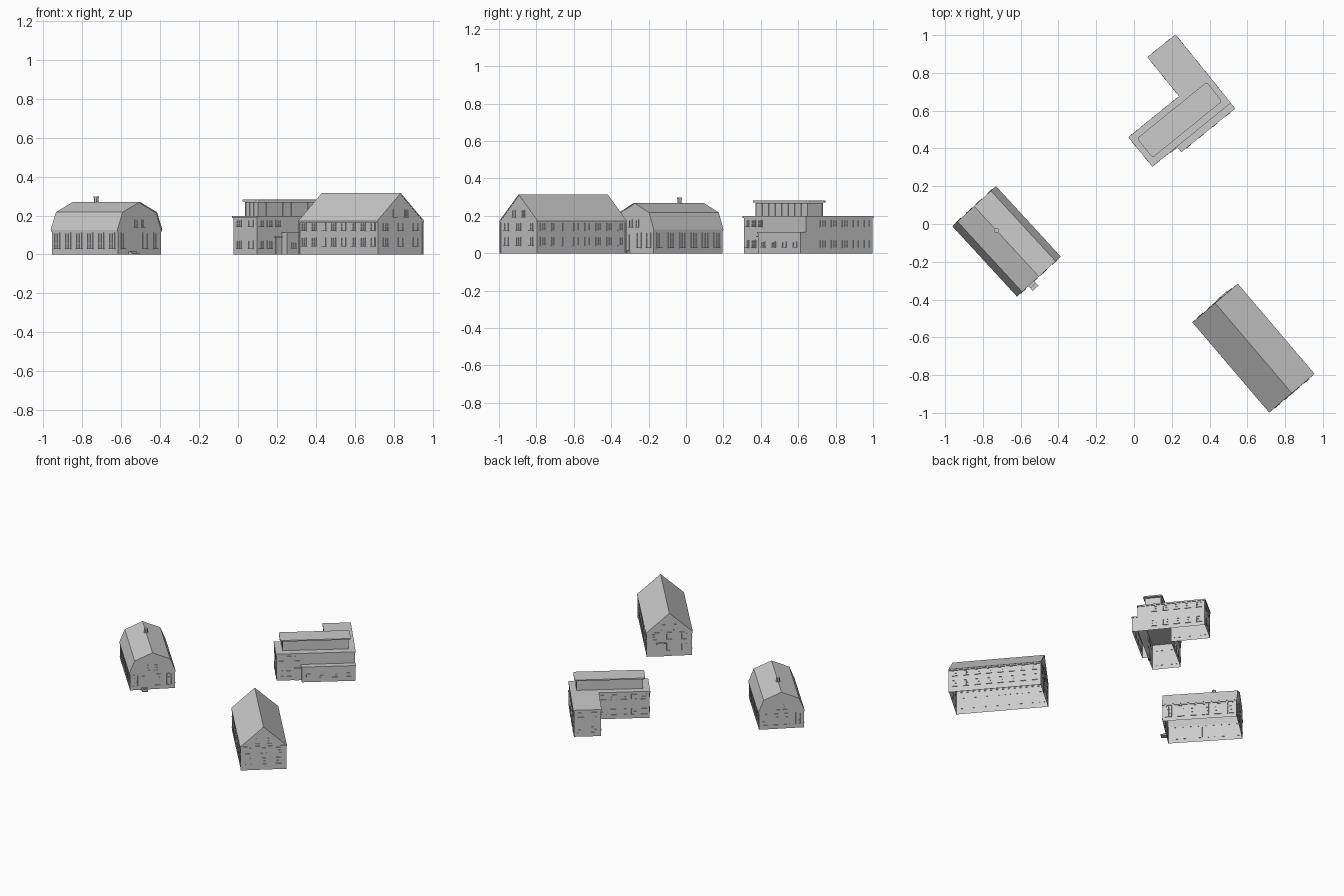
import bpy, bmesh, math
from mathutils import Matrix, Vector

if "Cube" in bpy.data.objects:
    bpy.data.objects.remove(bpy.data.objects["Cube"])


def finish(name, bm, mat, open_base=False):
    bmesh.ops.recalc_face_normals(bm, faces=bm.faces)
    if open_base:
        base = [f for f in bm.faces if all(v.co.z < 1e-5 for v in f.verts)]
        bmesh.ops.delete(bm, geom=base, context='FACES_ONLY')
    me = bpy.data.meshes.new(name)
    bm.to_mesh(me)
    bm.free()
    ob = bpy.data.objects.new(name, me)
    ob.matrix_world = mat
    bpy.context.collection.objects.link(ob)
    return ob


def box(bm, lo, hi, mat=Matrix()):
    lo, hi = Vector(lo), Vector(hi)
    s = hi - lo
    m = mat @ Matrix.Translation((lo + hi) / 2) @ Matrix.Diagonal((s.x, s.y, s.z, 1))
    bmesh.ops.create_cube(bm, size=1, matrix=m)


def extrude(bm, pts, vec):
    f = bm.faces.new([bm.verts.new(p) for p in pts])
    r = bmesh.ops.extrude_face_region(bm, geom=[f])
    vs = [g for g in r["geom"] if isinstance(g, bmesh.types.BMVert)]
    bmesh.ops.translate(bm, verts=vs, vec=vec)


def solid_along(bm, profile, u0, u1):
    """Profile of (v, z) points swept along local x."""
    extrude(bm, [(u0, v, z) for v, z in profile], (u1 - u0, 0, 0))


def solid_up(bm, outline, z0, z1):
    extrude(bm, [(x, y, z0) for x, y in outline], (0, 0, z1 - z0))


def wall_frame(a, b):
    """x runs from a to b, y points out of the wall (walls listed anticlockwise)."""
    a, b = Vector((*a, 0)), Vector((*b, 0))
    x = (b - a).normalized()
    n = Vector((x.y, -x.x, 0))
    m = Matrix((x, n, Vector((0, 0, 1)))).transposed().to_4x4()
    m.translation = a
    return m, (b - a).length


def window(bm, m, x, z0, z1, w, rails=1):
    t, h = 0.0035, w / 2
    box(bm, (x - h, -.002, z0), (x + h, .001, z1), m)
    for s in (-h, h - t):
        box(bm, (x + s, -.002, z0), (x + s + t, .004, z1), m)
    box(bm, (x - h, -.002, z1 - t), (x + h, .004, z1), m)
    box(bm, (x - h - .002, -.002, z0 - .002), (x + h + .002, .006, z0 + .002), m)
    box(bm, (x - .001, -.002, z0), (x + .001, .003, z1), m)
    for i in range(rails):
        z = z0 + (z1 - z0) * (i + 1) / (rails + 1)
        box(bm, (x - h, -.002, z - .001), (x + h, .003, z + .001), m)


def window_rows(bm, a, b, n, rows, w, rails=1, skip=()):
    m, length = wall_frame(a, b)
    for r, (z0, z1) in enumerate(rows):
        for i in range(n):
            if (r, i) not in skip:
                window(bm, m, length * (i + .5) / n, z0, z1, w, rails)


def rect(x0, y0, x1, y1):
    return [(x0, y0), (x1, y0), (x1, y1), (x0, y1)]


def place(x, y, deg):
    return Matrix.Translation((x, y, 0)) @ Matrix.Rotation(math.radians(deg), 4, 'Z')


# ---------- Hall with gambrel roof ----------
H = place(-.675, -.092, -47.4)
bm = bmesh.new()
solid_along(bm, [(-.151, 0), (.151, 0), (.151, .13), (.117, .214), (0, .266),
                 (-.117, .214), (-.151, .13)], -.25, .25)
finish("hall_walls", bm, H, True)
bm = bmesh.new()
solid_along(bm, [(-.157, .126), (-.120, .217), (0, .270), (.120, .217), (.157, .126),
                 (.150, .126), (.116, .213), (0, .265), (-.116, .213), (-.150, .126)],
            -.253, .253)
finish("hall_gambrel_roof", bm, H)
bm = bmesh.new()
for s in (-1, 1):
    y = s * .153
    box(bm, (-.252, y - .003, .118), (.252, y + .003, .128))
finish("hall_cornice", bm, H)
bm = bmesh.new()
c = rect(-.25, -.151, .25, .151)
window_rows(bm, c[0], c[1], 6, [(.03, .112)], .042, 2)
window_rows(bm, c[2], c[3], 6, [(.03, .112)], .042, 2)
window_rows(bm, c[1], c[2], 4, [(.03, .112)], .034, 2, {(0, 1)})
window_rows(bm, c[3], c[0], 4, [(.03, .112)], .034, 2)
for a, b in ((c[1], c[2]), (c[3], c[0])):
    m, L = wall_frame(a, b)
    for s in (-.025, .025):
        window(bm, m, L / 2 + s, .14, .18, .022)
finish("hall_windows", bm, H)
bm = bmesh.new()
for r, d, z in ((.012, .045, .275), (.014, .006, .294)):
    bmesh.ops.create_cone(bm, cap_ends=True, segments=6, radius1=r, radius2=r, depth=d,
                          matrix=Matrix.Translation((-.078, 0, z)))
finish("hall_roof_vent", bm, H)
bm = bmesh.new()
box(bm, (.249, -.075, 0), (.287, -.035, .008))
box(bm, (.249, -.075, .008), (.268, -.035, .016))
box(bm, (.249, -.071, .016), (.253, -.039, .1))
finish("hall_door_and_steps", bm, H)

# ---------- Long house with gable roof ----------
G = place(.6325, -.657, -49.6)
bm = bmesh.new()
solid_along(bm, [(-.151, 0), (.151, 0), (.151, .175), (0, .31), (-.151, .175)], -.311, .311)
finish("house_walls", bm, G, True)
bm = bmesh.new()
solid_along(bm, [(-.158, .173), (0, .315), (.158, .173), (.152, .171), (0, .309), (-.152, .171)],
            -.313, .313)
finish("house_gable_roof", bm, G)
bm = bmesh.new()
for s in (-1, 1):
    box(bm, (-.313, s * .153 - .004, .164), (.313, s * .153 + .004, .174))
    box(bm, (s * .311 - .003, -.151, .168), (s * .311 + .003, .151, .175))
    for t in (-1, 1):
        box(bm, (s * .31 - .004, t * .15 - .004, 0), (s * .31 + .004, t * .15 + .004, .17))
finish("house_cornice_and_trim", bm, G)
bm = bmesh.new()
c = rect(-.311, -.151, .311, .151)
rows = [(.042, .088), (.122, .162)]
window_rows(bm, c[0], c[1], 8, rows, .034)
window_rows(bm, c[2], c[3], 8, rows, .034)
window_rows(bm, c[1], c[2], 3, rows, .034)
window_rows(bm, c[3], c[0], 3, rows, .034, 1, {(0, 0)})
for a, b in ((c[1], c[2]), (c[3], c[0])):
    m, L = wall_frame(a, b)
    for s in (-.038, .038):
        window(bm, m, L / 2 + s, .192, .232, .024)
finish("house_windows", bm, G)
bm = bmesh.new()
box(bm, (-.315, .035, 0), (-.31, .075, .09))
box(bm, (-.321, .02, .092), (-.31, .09, .1))
finish("house_door_and_canopy", bm, G)

# ---------- Angled flat-roofed block with wing ----------
F = place(0, 0, 39)


def ell(d):
    return [(.266 + d, .175 + d), (.802 - d, .175 + d), (.802 - d, .642 - d),
            (.611 + d, .642 - d), (.611 + d, .376 - d), (.266 + d, .376 - d)]


bm = bmesh.new()
solid_up(bm, ell(.005), 0, .188)
finish("block_walls", bm, F, True)
bm = bmesh.new()
solid_up(bm, ell(0), .188, .198)
finish("block_roof_edge", bm, F)

# set-back top floor: walls, mullions, roof slab with clipped corners
bm = bmesh.new()
solid_up(bm, rect(.315, .226, .755, .328), .198, .27)
for i in range(9):
    x = .315 + .44 * i / 8
    for y in (.226, .328):
        box(bm, (x - .002, y - .003, .198), (x + .002, y + .003, .27))
for y in (.26, .294):
    for x in (.315, .755):
        box(bm, (x - .003, y - .002, .198), (x + .003, y + .002, .27))
finish("top_floor_glazing", bm, F)
bm = bmesh.new()
x0, x1, y0, y1, k = .297, .772, .211, .342, .01
solid_up(bm, [(x0 + k, y0), (x1 - k, y0), (x1, y0 + k), (x1, y1 - k),
              (x1 - k, y1), (x0 + k, y1), (x0, y1 - k), (x0, y0 + k)], .272, .281)
finish("top_floor_roof", bm, F)

# low front annex
bm = bmesh.new()
solid_up(bm, rect(.438, .142, .797, .18), 0, .107)
solid_up(bm, rect(.434, .138, .801, .18), .107, .114)
finish("low_annex", bm, F, True)

# windows and doors of the block
bm = bmesh.new()
e = ell(.005)
low, high = (.03, .072), (.142, .178)
window_rows(bm, e[0], (.438, e[0][1]), 3, [low, high], .032, 1, {(0, 2)})
window_rows(bm, (.438, .142), (.797, .142), 4, [(.034, .062)], .03)
window_rows(bm, e[1], e[2], 6, [low, high], .038, 1, {(0, 0), (1, 0)})
window_rows(bm, e[2], e[3], 2, [low, high], .038)
window_rows(bm, e[3], e[4], 3, [low, high], .038)
window_rows(bm, e[4], e[5], 5, [low, high], .038)
window_rows(bm, e[5], e[0], 2, [low, high], .038)
finish("block_windows", bm, F)
bm = bmesh.new()
box(bm, (.392, .176, 0), (.426, .182, .085))
box(bm, (.388, .17, .087), (.43, .182, .093))
finish("block_door_and_hood", bm, F)
